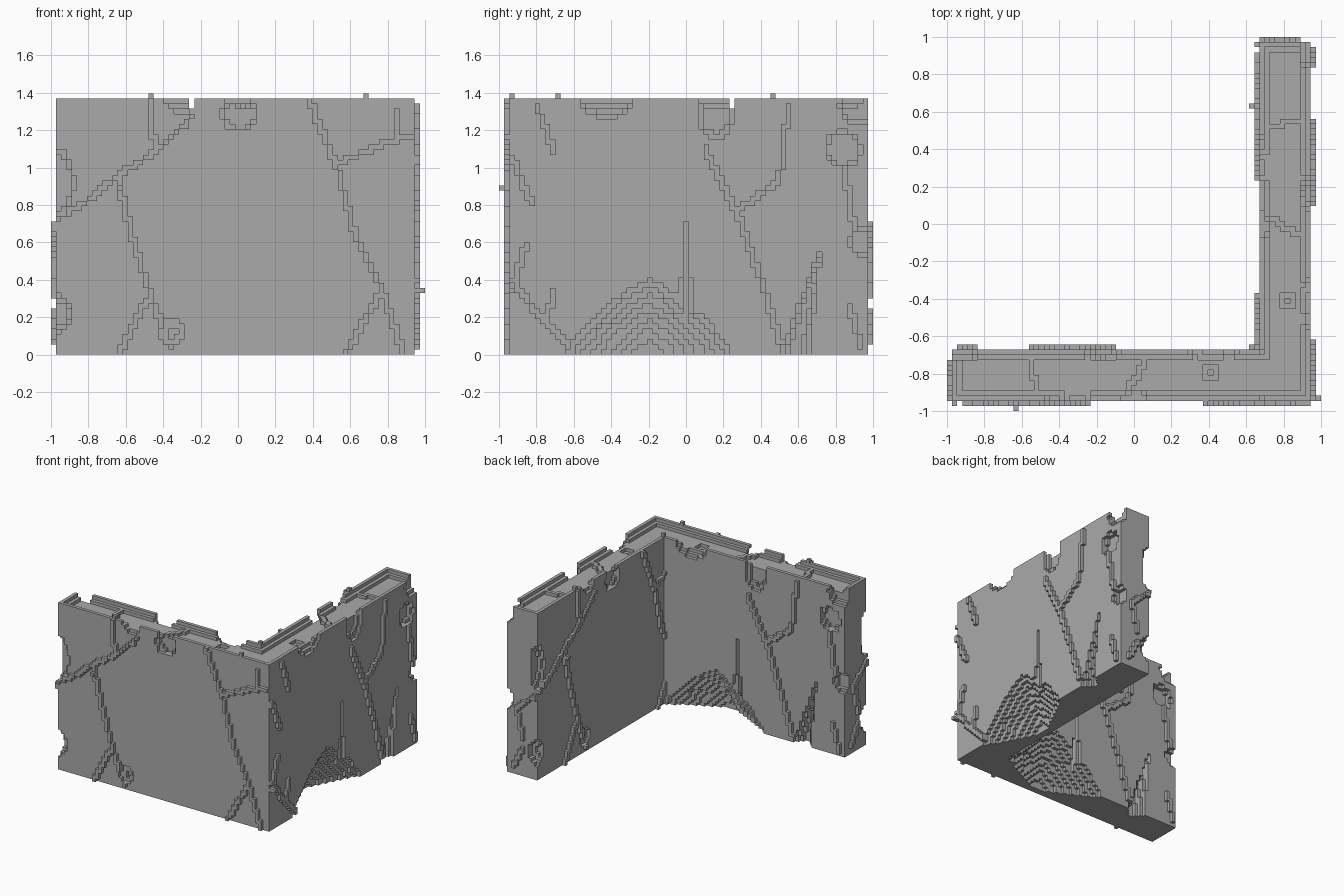
import bpy
import bmesh
from math import floor, hypot
from mathutils import Vector

if "Cube" in bpy.data.objects:
    bpy.data.objects.remove(bpy.data.objects["Cube"], do_unlink=True)

VOXEL = 2 / 73
LENGTH, THICK, HEIGHT = 70, 10, 50
X0, Y0 = -0.973, -0.945


def col(x):
    return floor((x - X0) / VOXEL)


def row(y):
    return floor((y - Y0) / VOXEL)


def lay(z):
    return floor(z / VOXEL)


def trace(path):
    """Points sampled closely along a polyline."""
    for start, end in zip(path, path[1:]):
        a, b = Vector(start), Vector(end)
        steps = int((b - a).length / VOXEL * 4) + 1
        for s in range(steps + 1):
            yield a.lerp(b, s / steps)


# Raised veins: front face (x, z), back face (x, z), end face (y, z), top (x, y)
front_veins = [
    [(-.25, 1.27), (-.42, 1.1), (-.62, .97), (-.84, .8), (-.96, .73)],
    [(-.47, 1.36), (-.45, 1.13)],
    [(-.64, .94), (-.57, .65), (-.47, .32), (-.63, .01)],
    [(-.47, .32), (-.37, .05)],
    [(.38, 1.36), (.53, 1), (.62, .65), (.77, .35), (.58, .01)],
    [(.53, 1.02), (.84, 1.15), (.94, 1.17)],
    [(.84, 1.15), (.85, 1.3)],
    [(.77, .35), (.88, .01)],
]
back_veins = [
    [(-.1, 1.1), (-.27, .77), (-.4, .4), (-.53, .01)],
    [(-.27, .77), (-.5, .93), (-.55, 1.34)],
    [(.8, 1.34), (.7, 1.07)],
    [(.93, 1.05), (.82, .8)],
    [(.85, .6), (.92, .4), (.82, .25), (.6, .03)],
    [(.7, .34), (.75, .2)],
    [(-.85, 1.05), (-.87, .8), (-.92, .6)],
    [(-.88, .25), (-.94, .03)],
]
end_veins = [
    [(-.94, .7), (-.77, .55), (-.83, .32)],
    [(-.83, .24), (-.73, .06)],
]
top_veins = [
    [(-.57, -.7), (-.5, -.92)],
    [(.08, -.7), (-.05, -.92)],
    [(.36, -.7), (.42, -.78)],
]

# Chipped spots: centre and radii
chips = [
    ((-.31, -.95, 1.37), (.08, .09, .08)),
    ((.01, -.95, 1.29), (.1, .07, .1)),
    ((-.97, -.95, .92), (.1, .07, .19)),
    ((-.97, -.95, .22), (.08, .1, .1)),
    ((-.35, -.95, .12), (.07, .05, .08)),
    ((.42, -.67, 1.38), (.15, .07, .12)),
    ((-.16, -.67, 1.3), (.1, .06, .16)),
    ((-.84, -.67, 1.1), (.1, .07, .1)),
    ((-.92, -.67, 1.33), (.1, .07, .1)),
    ((-.95, -.67, .6), (.08, .07, .08)),
    ((.41, -.79, 1.34), (.06, .06, .07)),
    ((-.25, -.8, 1.37), (.02, .3, .05)),
]


def hollow_depth(x, z):
    """How many voxels the back face is worn away."""
    side = abs(x - .2) / .47
    depth = 8.5 * (1 - (side ** 1.25 + (z / .42) ** 1.25))
    if z < .72:                                     # tall split above the hollow
        depth = max(depth, 3.2 * (1 - abs(x) / (.075 * (1 - z / .74))))
    if z < .56:                                     # leaning split
        lean = abs(x + .58 + .25 * z) / (.09 * (1 - z / .6))
        depth = max(depth, 3.5 * (1 - lean))
    return depth


def is_chipped(p):
    return any(sum(((p[n] - c[n]) / r[n]) ** 2 for n in range(3)) < 1 for c, r in chips)


def wall_cells():
    """Solid cells of one worn wall, with its veins."""
    cells = set()
    for i in range(LENGTH):
        for k in range(HEIGHT):
            x, z = X0 + (i + .5) * VOXEL, (k + .5) * VOXEL
            worn = round(max(hollow_depth(x, z), 0))
            for j in range(THICK - worn):
                if not is_chipped((x, Y0 + (j + .5) * VOXEL, z)):
                    cells.add((i, j, k))
    body = set(cells)

    def raise_on(under, over):
        if under in body:
            cells.add(over)

    for path in front_veins:
        for p in trace(path):
            i, k = col(p[0]), lay(p[1])
            raise_on((i, 0, k), (i, -1, k))
    for path in back_veins:
        for p in trace(path):
            i, k = col(p[0]), lay(p[1])
            raise_on((i, THICK - 1, k), (i, THICK, k))
    for path in end_veins:
        for p in trace(path):
            j, k = row(p[0]), lay(p[1])
            raise_on((0, j, k), (-1, j, k))
    # Loose crumbs standing proud of the veins
    cells.add((col(-.63), -2, lay(.9)))
    cells.add((col(-.63), -1, lay(.9)))
    cells.add((col(.93), THICK + 1, lay(.35)))
    cells.add((col(.93), THICK, lay(.35)))
    for x in (-.47, .68):
        cells.add((col(x), 0, HEIGHT))
    return cells


def turn(cell):
    """Moves a cell of the front wall to the side wall."""
    i, j, k = cell
    return (LENGTH - THICK + j, LENGTH - 1 - i, k)


def in_plan(i, j):
    if not (0 <= i < LENGTH and 0 <= j < LENGTH):
        return False
    return j < THICK or i >= LENGTH - THICK


def rim_distance(i, j):
    for d in (1, 2):
        ring = range(-d, d + 1)
        if not all(in_plan(i + a, j + b) for a in ring for b in ring):
            return d - 1
    return 2


# Join both walls, then sink the top inside a stepped rim
front = wall_cells()
solid = front | {turn(c) for c in front}
veins = {(col(p[0]), row(p[1]), HEIGHT - 2) for path in top_veins for p in trace(path)}
veins |= {turn(c) for c in veins}
solid = {c for c in solid if not in_plan(c[0], c[1]) or c[2] >= HEIGHT or c in veins
         or c[2] < HEIGHT - rim_distance(c[0], c[1])}


def rectangles(spots):
    """Covers a set of grid spots with large rectangles."""
    left = set(spots)
    for a, b in sorted(spots):
        if (a, b) not in left:
            continue
        w = h = 1
        while (a, b + h) in left:
            h += 1
        while all((a + w, b + n) in left for n in range(h)):
            w += 1
        left -= {(a + m, b + n) for m in range(w) for n in range(h)}
        yield a, b, w, h


def build(name, cells, material):
    bm = bmesh.new()
    made = {}

    def vert(axis, level, a, b):
        g = [0, 0, 0]
        g[axis], g[(axis + 1) % 3], g[(axis + 2) % 3] = level, a, b
        key = tuple(g)
        if key not in made:
            made[key] = bm.verts.new((X0 + g[0] * VOXEL, Y0 + g[1] * VOXEL, g[2] * VOXEL))
        return made[key]

    for axis in range(3):
        for sign in (0, 1):
            sheets = {}
            for c in cells:
                near = list(c)
                near[axis] += 2 * sign - 1
                if tuple(near) not in cells:
                    spot = (c[(axis + 1) % 3], c[(axis + 2) % 3])
                    sheets.setdefault(c[axis] + sign, set()).add(spot)
            for level, spots in sheets.items():
                for a, b, w, h in rectangles(spots):
                    ring = [(a, b), (a + w, b), (a + w, b + h), (a, b + h)]
                    if not sign:
                        ring.reverse()
                    bm.faces.new([vert(axis, level, *q) for q in ring])
    mesh = bpy.data.meshes.new(name)
    bm.to_mesh(mesh)
    bm.free()
    mesh.materials.append(material)
    obj = bpy.data.objects.new(name, mesh)
    bpy.context.collection.objects.link(obj)
    return obj


stone = bpy.data.materials.new("grey_stone")
stone.use_nodes = True
grey = (.4, .4, .4, 1)
stone.diffuse_color = grey
stone.node_tree.nodes["Principled BSDF"].inputs["Base Color"].default_value = grey
build("corner_wall", solid, stone)
